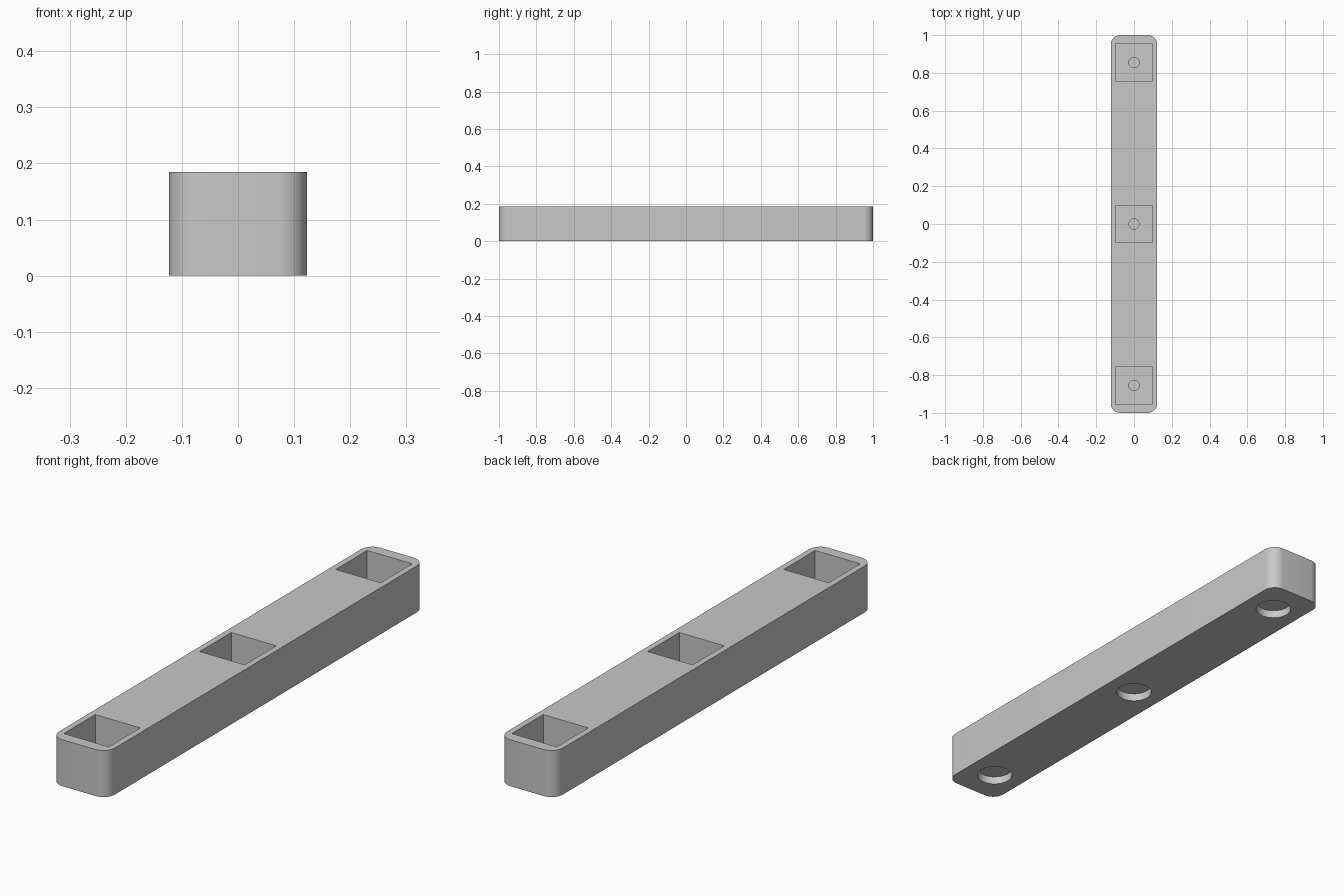
import bpy
import bmesh

WIDTH, LENGTH, HEIGHT = 0.246, 2.0, 0.185
CORNER = 0.05
STATIONS = (-0.855, 0.0, 0.855)
FLOOR = 0.05

default = bpy.data.objects.get("Cube")
if default:
    bpy.data.objects.remove(default, do_unlink=True)

grey = bpy.data.materials.new("plain grey")
grey.use_nodes = True
grey.diffuse_color = (0.58, 0.58, 0.58, 1)
grey.node_tree.nodes["Principled BSDF"].inputs["Base Color"].default_value = grey.diffuse_color


def box(name, size, y, bottom, top):
    bpy.ops.mesh.primitive_cube_add(size=1, location=(0, y, (bottom + top) / 2))
    ob = bpy.context.object
    ob.name = name
    ob.scale = (size[0], size[1], top - bottom)
    bpy.ops.object.transform_apply(location=True, rotation=False, scale=True)
    ob.data.materials.append(grey)
    return ob


def cylinder(name, radius, y, bottom, top):
    bpy.ops.mesh.primitive_cylinder_add(vertices=48, radius=radius, depth=top - bottom,
                                        location=(0, y, (bottom + top) / 2))
    ob = bpy.context.object
    ob.name = name
    ob.data.materials.append(grey)
    return ob


def cut(target, cutter):
    cutter.hide_render = True
    bpy.context.view_layer.objects.active = target
    mod = target.modifiers.new("cut", "BOOLEAN")
    mod.operation, mod.solver, mod.object = "DIFFERENCE", "EXACT", cutter
    bpy.ops.object.modifier_apply(modifier=mod.name)
    bpy.data.objects.remove(cutter, do_unlink=True)


# Bar with rounded upright corners
bar = box("bar", (WIDTH, LENGTH), 0, 0, HEIGHT)
bm = bmesh.new()
bm.from_mesh(bar.data)
uprights = [e for e in bm.edges if abs(e.verts[0].co.z - e.verts[1].co.z) > 0.1]
bmesh.ops.bevel(bm, geom=uprights, offset=CORNER, segments=10, profile=0.5, affect="EDGES")
bm.to_mesh(bar.data)
bm.free()

# Square pockets, small floor recesses and round sockets underneath
for y in STATIONS:
    cut(bar, box("pocket_cutter", (0.198, 0.198), y, FLOOR, HEIGHT + 0.05))
    cut(bar, cylinder("recess_cutter", 0.027, y, FLOOR - 0.008, FLOOR + 0.02))
    cut(bar, cylinder("socket_cutter", 0.068, y, -0.05, 0.032))

bpy.ops.object.select_all(action="DESELECT")
bar.select_set(True)
bpy.context.view_layer.objects.active = bar
bpy.ops.object.shade_smooth_by_angle()
